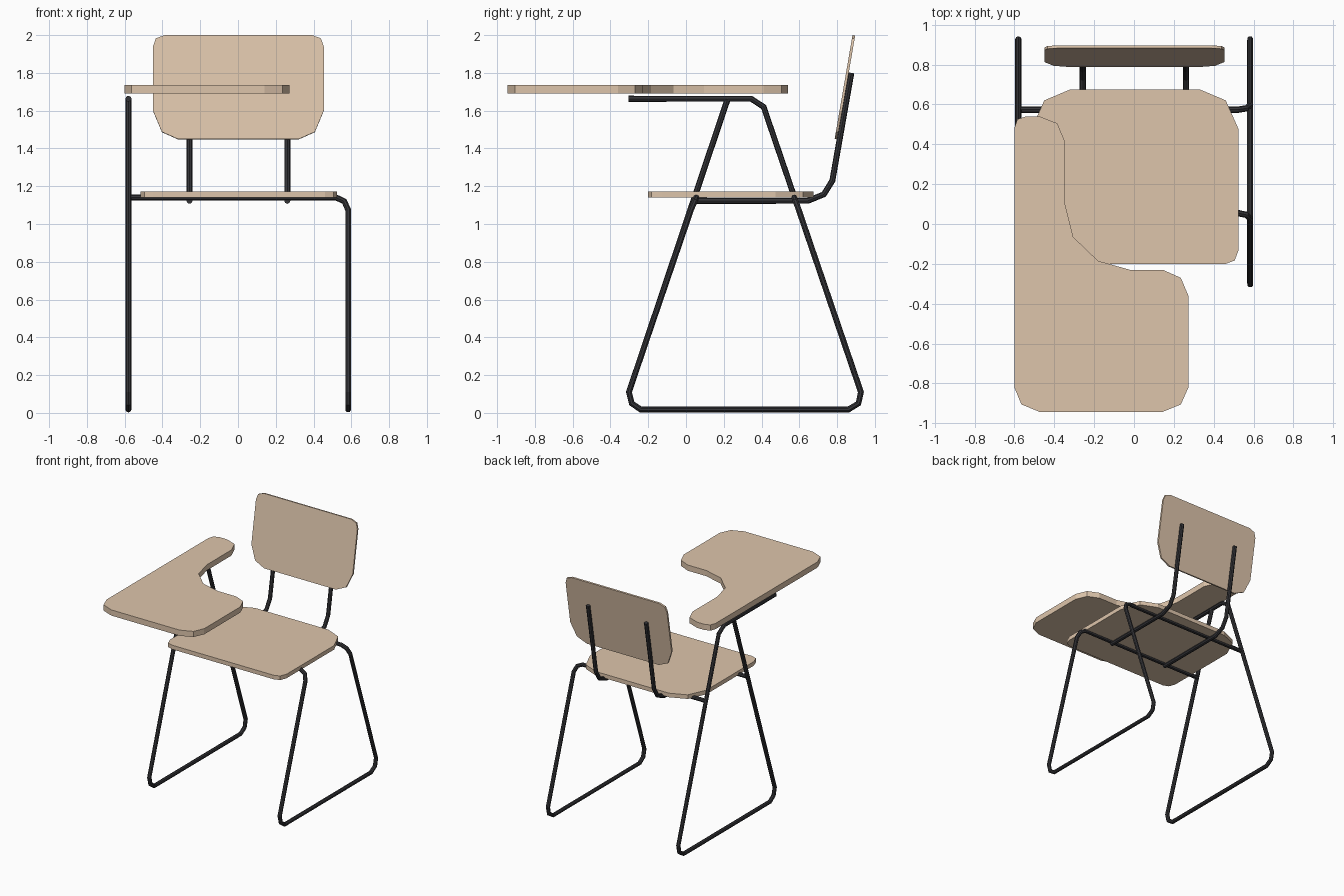
import bpy, bmesh
from mathutils import Vector

if "Cube" in bpy.data.objects:
    bpy.data.objects.remove(bpy.data.objects["Cube"])


def material(name, rgb):
    m = bpy.data.materials.new(name)
    m.diffuse_color = (*rgb, 1)
    m.use_nodes = True
    m.node_tree.nodes["Principled BSDF"].inputs["Base Color"].default_value = m.diffuse_color
    return m


WOOD = material("wood", (0.73, 0.56, 0.41))
STEEL = material("dark_steel", (0.035, 0.035, 0.04))


def tube(name, points, radius=0.016):
    """Eight-sided faceted tube along a polyline."""
    cu = bpy.data.curves.new(name, 'CURVE')
    cu.dimensions = '3D'
    cu.bevel_depth = radius
    cu.bevel_resolution = 2
    cu.use_fill_caps = True
    sp = cu.splines.new('POLY')
    sp.points.add(len(points) - 1)
    for p, co in zip(sp.points, points):
        p.co = (*co, 1)
    sp.use_smooth = False
    ob = bpy.data.objects.new(name, cu)
    bpy.context.collection.objects.link(ob)
    cu.materials.append(STEEL)
    bpy.ops.object.select_all(action='DESELECT')
    ob.select_set(True)
    bpy.context.view_layer.objects.active = ob
    bpy.ops.object.convert(target='MESH')


def panel(name, points, offset):
    """Flat board: outline extruded along an offset vector."""
    bm = bmesh.new()
    face = bm.faces.new([bm.verts.new(p) for p in points])
    ext = bmesh.ops.extrude_face_region(bm, geom=[face], use_keep_orig=True)
    verts = [g for g in ext["geom"] if isinstance(g, bmesh.types.BMVert)]
    bmesh.ops.translate(bm, verts=verts, vec=Vector(offset))
    bmesh.ops.recalc_face_normals(bm, faces=bm.faces)
    me = bpy.data.meshes.new(name)
    bm.to_mesh(me)
    bm.free()
    me.materials.append(WOOD)
    bpy.context.collection.objects.link(bpy.data.objects.new(name, me))


def mirrored(half, cx):
    """Close a right-hand half outline by mirroring it about x = cx."""
    return [(cx + x, v) for x, v in half] + [(cx - x, v) for x, v in reversed(half)]


# Sled runner profile shared by both side frames (y, z)
sled = [(-0.302, 0.11), (-0.287, 0.05), (-0.24, 0.018),
        (0.86, 0.018), (0.913, 0.05), (0.926, 0.11)]

# Right frame: legs bend inward to become the seat crossbars
R = 0.583
tube("right_frame",
     [(-0.58, 0.055, 1.14), (0.52, 0.055, 1.14), (0.563, 0.046, 1.12), (R, 0.027, 1.075)]
     + [(R, y, z) for y, z in sled]
     + [(R, 0.597, 1.075), (0.563, 0.58, 1.12), (0.52, 0.573, 1.14), (-0.58, 0.573, 1.14)])

# Left frame: legs rise to the desk, rear leg bends into the desk rail
tube("left_frame",
     [(-0.58, y, z) for y, z in [(0.22, 1.66)] + sled
      + [(0.411, 1.62), (0.345, 1.663), (-0.305, 1.663)]])

# Back supports running under the seat
for side, x in (("left", -0.257), ("right", 0.261)):
    tube(side + "_back_support",
         [(x, y, z) for y, z in [(0.05, 1.123), (0.645, 1.123), (0.73, 1.157),
                                 (0.775, 1.23), (0.875, 1.80)]])

# Seat
seat = mirrored([(0.455, -0.2), (0.5, -0.183), (0.52, -0.13),
                 (0.52, 0.475), (0.455, 0.62), (0.325, 0.675)], 0.005)
panel("seat", [(x, y, 1.14) for x, y in seat], (0, 0, 0.033))

# Backrest, leaning back
back = mirrored([(0.32, 1.45), (0.405, 1.488), (0.452, 1.6),
                 (0.452, 1.94), (0.437, 1.983), (0.39, 2.0)], 0.002)
panel("backrest", [(x, 0.787 + (z - 1.45) * 0.172, z) for x, z in back], (0, 0.014, -0.002))

# Writing desk with armrest
desk = [(-0.6, -0.82), (-0.565, -0.905), (-0.47, -0.944), (0.14, -0.944),
        (0.235, -0.905), (0.273, -0.82), (0.273, -0.36), (0.235, -0.27),
        (0.145, -0.23), (-0.02, -0.23), (-0.18, -0.185), (-0.305, -0.065),
        (-0.345, 0.095), (-0.345, 0.41), (-0.385, 0.505), (-0.475, 0.54),
        (-0.54, 0.54), (-0.585, 0.525), (-0.6, 0.48)]
panel("desk", [(x, y, 1.69) for x, y in desk], (0, 0, 0.046))
